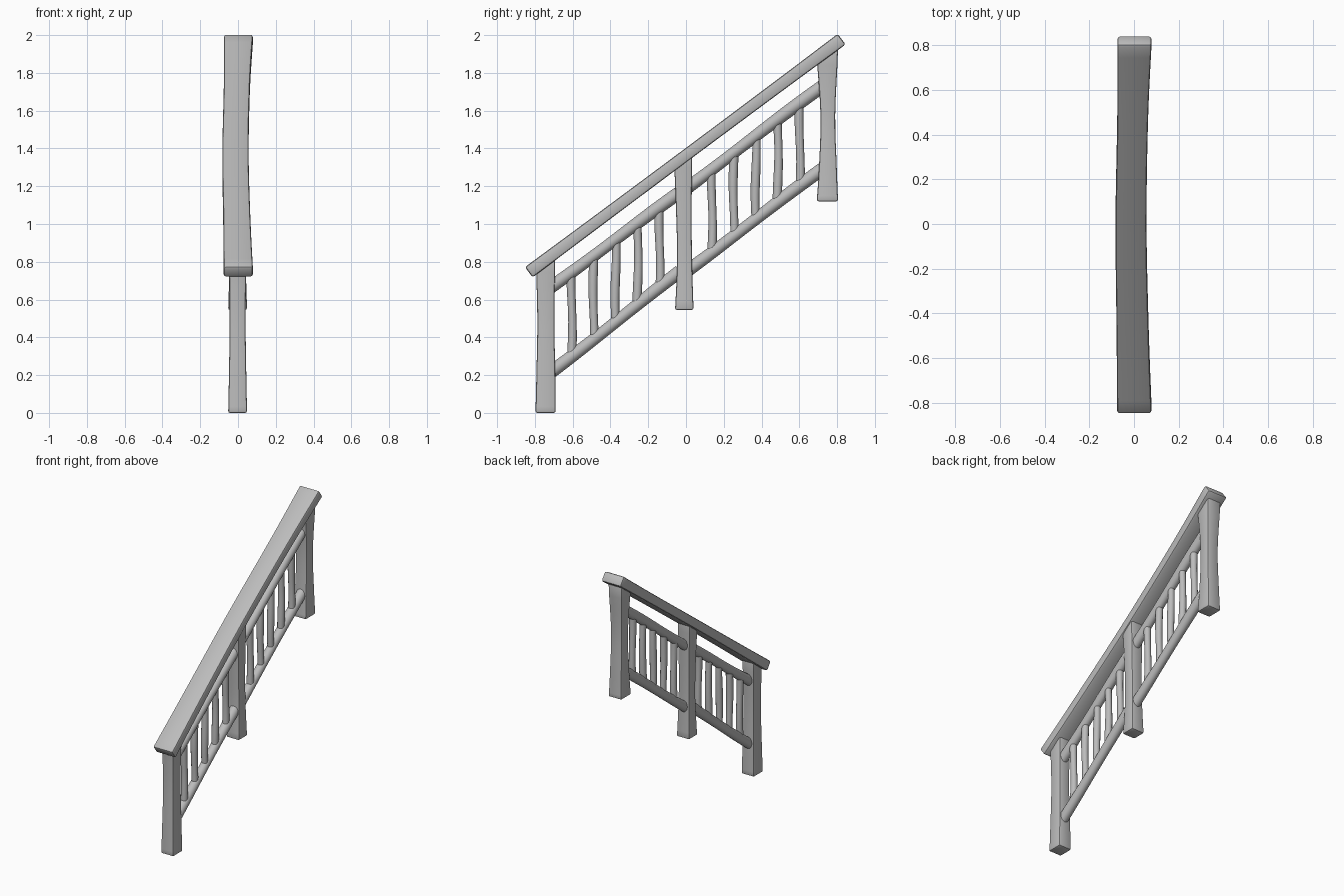
import bpy, bmesh, math
from mathutils import Vector

if "Cube" in bpy.data.objects:
    bpy.data.objects.remove(bpy.data.objects["Cube"])

grey = bpy.data.materials.new("plain_grey")
grey.use_nodes = True
colour = (0.5, 0.5, 0.5, 1)
grey.diffuse_color = colour
grey.node_tree.nodes["Principled BSDF"].inputs["Base Color"].default_value = colour

SLOPE = 0.745
ALONG = Vector((0, 1, SLOPE)).normalized()
ACROSS = Vector((0, -ALONG.z, ALONG.y))


def loft(name, rings, bevel=0):
    """Skin a list of equal-sized point rings and cap both ends."""
    bm = bmesh.new()
    loops = [[bm.verts.new(p) for p in ring] for ring in rings]
    n = len(loops[0])
    for a, b in zip(loops, loops[1:]):
        for i in range(n):
            j = (i + 1) % n
            bm.faces.new((a[i], a[j], b[j], b[i]))
    bm.faces.new(loops[0])
    bm.faces.new(loops[-1])
    bmesh.ops.recalc_face_normals(bm, faces=bm.faces)
    mesh = bpy.data.meshes.new(name)
    bm.to_mesh(mesh)
    bm.free()
    mesh.materials.append(grey)
    obj = bpy.data.objects.new(name, mesh)
    bpy.context.collection.objects.link(obj)
    bpy.ops.object.select_all(action="DESELECT")
    obj.select_set(True)
    bpy.context.view_layer.objects.active = obj
    if bevel:
        mod = obj.modifiers.new("soft_edges", "BEVEL")
        mod.width = bevel
        mod.segments = 2
        mod.limit_method = "ANGLE"
        bpy.ops.object.modifier_apply(modifier=mod.name)
    bpy.ops.object.shade_smooth_by_angle(angle=math.radians(40))
    return obj


def smooth_rows(rows, steps=4):
    """Ease between rows of numbers so tapers curve gently."""
    out = []
    for i in range(len(rows) - 1):
        p = [rows[max(i - 1, 0)], rows[i], rows[i + 1], rows[min(i + 2, len(rows) - 1)]]
        for s in range(steps):
            t = s / steps
            out.append([b + (c - a) * t / 2 + (2 * a - 5 * b + 4 * c - d) * t * t / 2
                        + (3 * b - a - 3 * c + d) * t ** 3 / 2 for a, b, c, d in zip(*p)])
    return out + [list(rows[-1])]


def post(name, rows):
    """Rows are z, y low, y high, half width; the top follows the handrail."""
    rings = []
    rows = smooth_rows(rows)
    for k, (z, y0, y1, w) in enumerate(rows):
        tilt = SLOPE * (y1 - y0) / 2 if k == len(rows) - 1 else 0
        rings.append([(-w - 0.002, y0, z - tilt), (w - 0.002, y0, z - tilt),
                      (w - 0.002, y1, z + tilt), (-w - 0.002, y1, z + tilt)])
    loft(name, rings, 0.01)


def rod(name, start, end, radius, bow=0.0, phase=0.0, sides=16, steps=10):
    """Round bar with a slight hand-carved wander."""
    start, end = Vector(start), Vector(end)
    axis = (end - start).normalized()
    u = Vector((1, 0, 0))
    v = axis.cross(u)
    rings = []
    for k in range(steps + 1):
        t = k / steps
        c = start.lerp(end, t) + v * bow * math.sin(5 * t + phase)
        r = radius * (1 + 0.06 * math.cos(6 * t + phase))
        rings.append([c + (u * math.cos(a) + v * math.sin(a)) * r
                      for a in (2 * math.pi * i / sides for i in range(sides))])
    loft(name, rings)


# Posts, waisted in the middle
post("front_post", [(0, -0.797, -0.69, 0.05), (0.2, -0.792, -0.692, 0.046),
                    (0.5, -0.787, -0.697, 0.042), (0.8, -0.795, -0.692, 0.046)])
post("middle_post", [(0.545, -0.058, 0.04, 0.05), (0.8, -0.047, 0.032, 0.043),
                     (1.05, -0.052, 0.03, 0.043), (1.355, -0.064, 0.032, 0.05)])
post("back_post", [(1.12, 0.692, 0.805, 0.052), (1.3, 0.704, 0.798, 0.047),
                   (1.58, 0.712, 0.79, 0.044), (1.9, 0.69, 0.805, 0.054)])

# Flat handrail: distance along, left edge, right edge, half thickness
rail_centre = Vector((0, -0.002, 1.363))
rail_rows = smooth_rows([(-1.035, -0.076, 0.079, 0.034), (-0.6, -0.078, 0.066, 0.032),
                         (0, -0.083, 0.056, 0.031), (0.6, -0.075, 0.063, 0.032),
                         (1.03, -0.075, 0.079, 0.035)])
loft("handrail", [[rail_centre + ALONG * d + ACROSS * (h * s) + Vector((x, 0, 0))
                   for x, s in ((x0, -1), (x1, -1), (x1, 1), (x0, 1))]
                  for d, x0, x1, h in rail_rows], 0.012)

# Each bay: y range, then end heights of the lower and upper bars, then first baluster
bays = {
    "lower": (-0.72, -0.03, (0.213, 0.748), (0.665, 1.168), -0.605),
    "upper": (0.01, 0.74, (0.757, 1.303), (1.197, 1.742), 0.137),
}
for bay, (y0, y1, low, high, first) in bays.items():
    for part, (za, zb) in (("bottom", low), ("top", high)):
        rod(f"{bay}_bay_{part}_bar", (0, y0, za), (0, y1, zb), 0.033, 0.003, za)
    for i in range(5):
        y = first + 0.1163 * i
        t = (y - y0) / (y1 - y0)
        bottom = low[0] + (low[1] - low[0]) * t
        top = high[0] + (high[1] - high[0]) * t
        rod(f"{bay}_bay_baluster_{i + 1}", (0, y, bottom), (0, y, top),
            0.023, 0.004, 1.7 * i, sides=12)
